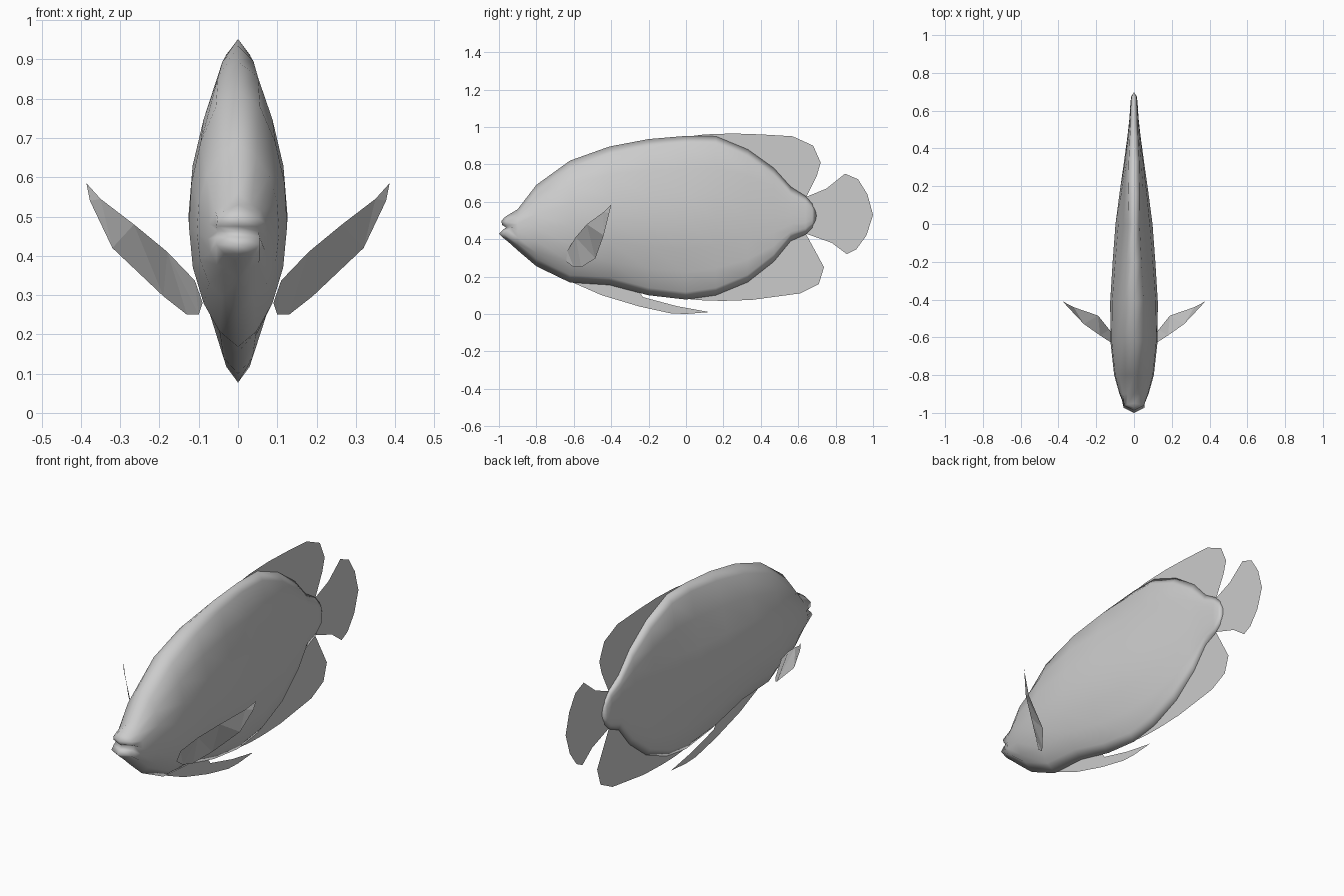
import bpy
import bmesh

grey = bpy.data.materials.new("plain grey")
grey.diffuse_color = (0.6, 0.6, 0.6, 1)


def make_object(name, bm, smooth=False):
    mesh = bpy.data.meshes.new(name)
    bm.to_mesh(mesh)
    bm.free()
    mesh.materials.append(grey)
    for poly in mesh.polygons:
        poly.use_smooth = smooth
    obj = bpy.data.objects.new(name, mesh)
    bpy.context.collection.objects.link(obj)
    return obj


def sheet(name, points):
    """Thin flat fin from an outline of 3D points."""
    bm = bmesh.new()
    bm.faces.new([bm.verts.new(p) for p in points])
    bmesh.ops.triangulate(bm, faces=bm.faces[:])
    return make_object(name, bm)


# Body: cross-sections along y as (y, bottom, top, half width)
stations = [
    (-0.90, 0.34, 0.56, 0.077), (-0.80, 0.255, 0.69, 0.105),
    (-0.62, 0.168, 0.82, 0.125), (-0.41, 0.155, 0.895, 0.126),
    (-0.20, 0.10, 0.935, 0.113), (0.0, 0.077, 0.952, 0.098),
    (0.16, 0.10, 0.95, 0.077), (0.33, 0.17, 0.88, 0.053),
    (0.47, 0.28, 0.78, 0.034), (0.56, 0.39, 0.68, 0.024),
    (0.64, 0.425, 0.63, 0.019), (0.675, 0.46, 0.59, 0.015),
]
depths = [0, 0, 0.20, 0.36, 0.53, 0.69, 0.83, 1, 1]     # fraction down from top
head = [0, 0.45, 0.76, 0.95, 1, 0.92, 0.70, 0.38, 0]    # half-width fractions
back = [0, 0.30, 0.56, 0.85, 1, 0.86, 0.56, 0.30, 0]
tail = [0, 0.65, 0.82, 0.95, 1, 0.95, 0.82, 0.65, 0]


def section(y, low, high, width):
    h = high - low
    rim = min(0.04, 0.13 * h)
    if y < 0:
        t = max(0, min(1, (y + 0.6) / 0.6))
        a, b = head, back
    else:
        t = min(1, y / 0.5)
        a, b = back, tail
    ring = []
    for i, d in enumerate(depths):
        z = high - d * h
        if i == 1:
            z -= rim
        elif i == 7:
            z += rim
        ring.append((width * (a[i] * (1 - t) + b[i] * t), y, z))
    return ring


# Mouth profile: upper lip, cleft, lower lip, chin
lips = [(-0.95, 0.53), (-0.972, 0.515), (-0.988, 0.495), (-0.982, 0.475),
        (-0.962, 0.462), (-0.982, 0.448), (-1.0, 0.428), (-0.975, 0.405), (-0.95, 0.385)]
lip_width = [0, 0.035, 0.052, 0.055, 0.052, 0.055, 0.055, 0.035, 0]
rings = [[(0, y, z) for y, z in lips]]
rings.append([(w, y + w * 0.5, z) for w, (y, z) in zip(lip_width, lips)])
rings += [section(*s) for s in stations]
rings.append([(0, 0.697 - 0.9 * abs(d - 0.5) ** 2 * 0.08, 0.575 - 0.10 * d)
              for d in [i / 8 for i in range(9)]])

bm = bmesh.new()
for side in (1, -1):
    grid = [[bm.verts.new((side * x, y, z)) for x, y, z in ring] for ring in rings]
    for r0, r1 in zip(grid, grid[1:]):
        for i in range(8):
            quad = [r0[i], r0[i + 1], r1[i + 1], r1[i]]
            bm.faces.new(quad if side > 0 else quad[::-1])
bmesh.ops.remove_doubles(bm, verts=bm.verts[:], dist=0.0005)
bmesh.ops.dissolve_degenerate(bm, dist=0.0001, edges=bm.edges[:])
bmesh.ops.recalc_face_normals(bm, faces=bm.faces[:])
make_object("body", bm, smooth=True)

# Fins on the centre plane, as (y, z) outlines
centre_fins = {
    "dorsal_fin": [(-0.02, 0.945), (0.1, 0.96), (0.25, 0.965), (0.4, 0.96), (0.57, 0.95),
                   (0.68, 0.90), (0.72, 0.81), (0.70, 0.74), (0.64, 0.62), (0.56, 0.66),
                   (0.46, 0.76), (0.32, 0.86), (0.15, 0.93)],
    "anal_fin": [(-0.05, 0.085), (0.1, 0.072), (0.2, 0.07), (0.35, 0.075), (0.61, 0.11),
                 (0.71, 0.16), (0.738, 0.25), (0.64, 0.43), (0.56, 0.41), (0.46, 0.30),
                 (0.32, 0.19), (0.15, 0.12)],
    "tail_fin": [(0.64, 0.625), (0.75, 0.67), (0.85, 0.75), (0.92, 0.72), (0.97, 0.64),
                 (1.0, 0.53), (0.965, 0.42), (0.91, 0.345), (0.86, 0.32), (0.78, 0.38),
                 (0.64, 0.43), (0.66, 0.52)],
    "pelvic_fin": [(-0.61, 0.17), (-0.45, 0.10), (-0.25, 0.04), (-0.08, 0.003), (0.0, 0.0),
                   (0.125, 0.01), (-0.05, 0.042), (-0.23, 0.09), (-0.25, 0.12), (-0.41, 0.165)],
}
for name, outline in centre_fins.items():
    sheet(name, [(0, y, z) for y, z in outline])

# Pectoral fins, mirrored left and right
pectoral = [(0.10, -0.60, 0.25), (0.13, -0.56, 0.25), (0.19, -0.485, 0.297),
            (0.32, -0.44, 0.42), (0.377, -0.41, 0.54), (0.386, -0.40, 0.585),
            (0.35, -0.44, 0.545), (0.265, -0.53, 0.48), (0.18, -0.59, 0.41),
            (0.11, -0.635, 0.337), (0.09, -0.64, 0.28)]
for name, side in (("right_pectoral_fin", 1), ("left_pectoral_fin", -1)):
    sheet(name, [(side * x, y, z) for x, y, z in pectoral][::side])
